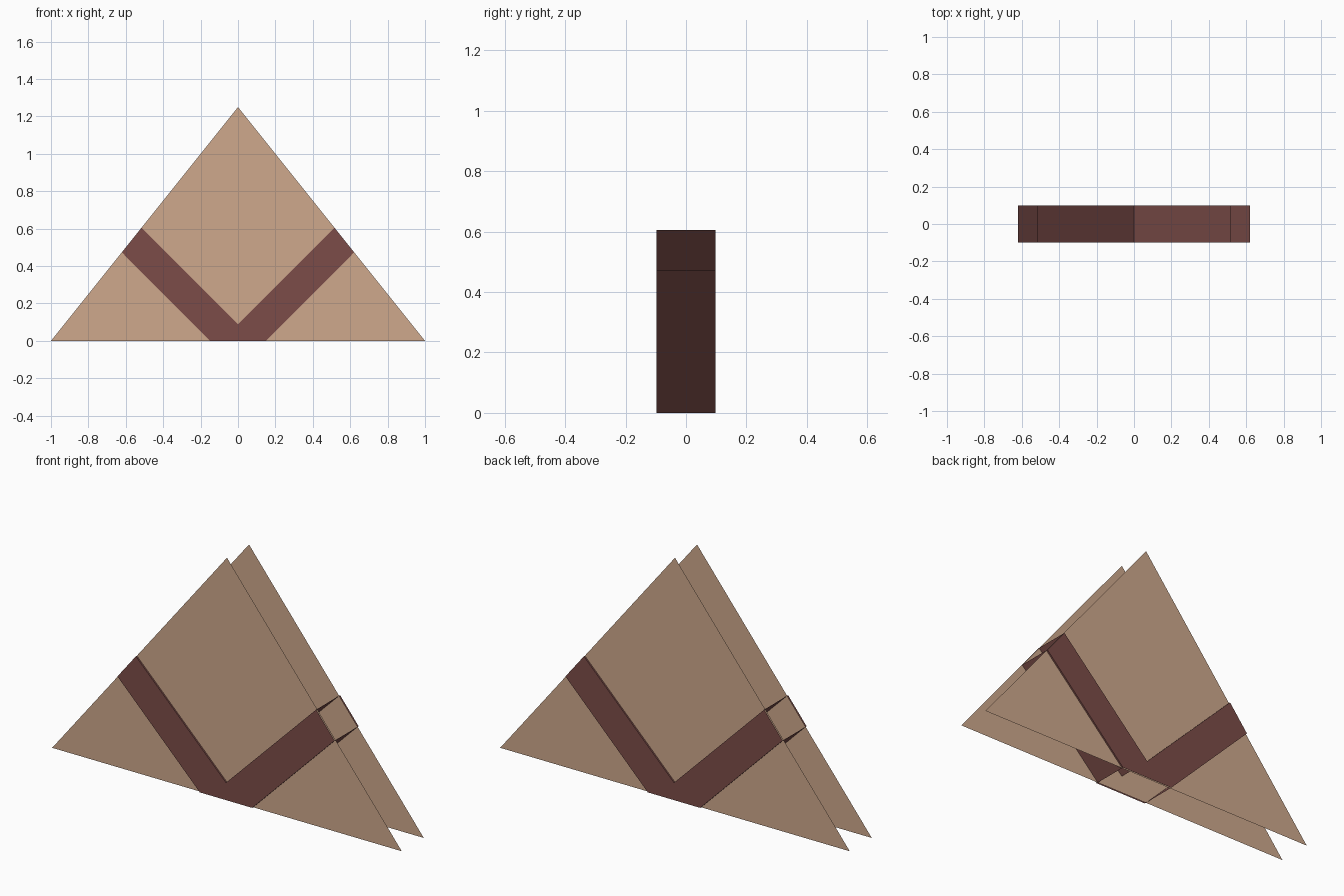
import bpy

if "Cube" in bpy.data.objects:
    bpy.data.objects.remove(bpy.data.objects["Cube"])

H, PANEL_Y, BAND_Y = 1.25, 0.09, 0.098


def material(name, rgb):
    m = bpy.data.materials.new(name)
    m.diffuse_color = (*rgb, 1)
    m.use_nodes = True
    m.node_tree.nodes["Principled BSDF"].inputs["Base Color"].default_value = m.diffuse_color
    return m


tan = material("tan", (0.62, 0.395, 0.265))
maroon = material("dark maroon", (0.20, 0.073, 0.066))


def sheet(name, points, faces, mat):
    me = bpy.data.meshes.new(name)
    me.from_pydata(points, [], faces)
    me.materials.append(mat)
    ob = bpy.data.objects.new(name, me)
    bpy.context.collection.objects.link(ob)
    return ob


def plate(name, profile, y, mat):
    # flat x-z outline facing away from the centre
    pts = profile if y < 0 else profile[::-1]
    return sheet(name, [(x, y, z) for x, z in pts], [range(len(pts))], mat)


def wall(name, a, b, mat):
    # strip between the front and back plates, open at both ends
    return sheet(name, [(a[0], -BAND_Y, a[1]), (b[0], -BAND_Y, b[1]),
                        (b[0], BAND_Y, b[1]), (a[0], BAND_Y, a[1])],
                 [(0, 1, 2, 3)], mat)


# V band outline (right half), ends lie on the sloping triangle edges
foot, notch = (0.15, 0), (0, 0.09)
low_end = (0.6211, 0.4736)
high_end = (0.5156, 0.6056)
flip = lambda p: (-p[0], p[1])
triangle = [(-1, 0), (1, 0), (0, H)]
band = [flip(foot), foot, low_end, high_end, notch, flip(high_end), flip(low_end)]

# front and back gable panels with the V band in front of each
for side, s in (("front", -1), ("back", 1)):
    plate(side + "_panel", triangle, s * PANEL_Y, tan)
    plate(side + "_band", band, s * BAND_Y, maroon)

# upper and lower walls of the V band
wall("right_lower_wall", low_end, foot, maroon)
wall("right_upper_wall", notch, high_end, maroon)
wall("left_lower_wall", flip(foot), flip(low_end), maroon)
wall("left_upper_wall", flip(high_end), notch, maroon)

# point every strip outward: upper walls face up, lower walls face down
for ob in bpy.data.objects:
    if ob.name.endswith("wall"):
        up = ob.data.polygons[0].normal.z > 0
        if up != ("upper" in ob.name):
            ob.data.flip_normals()
